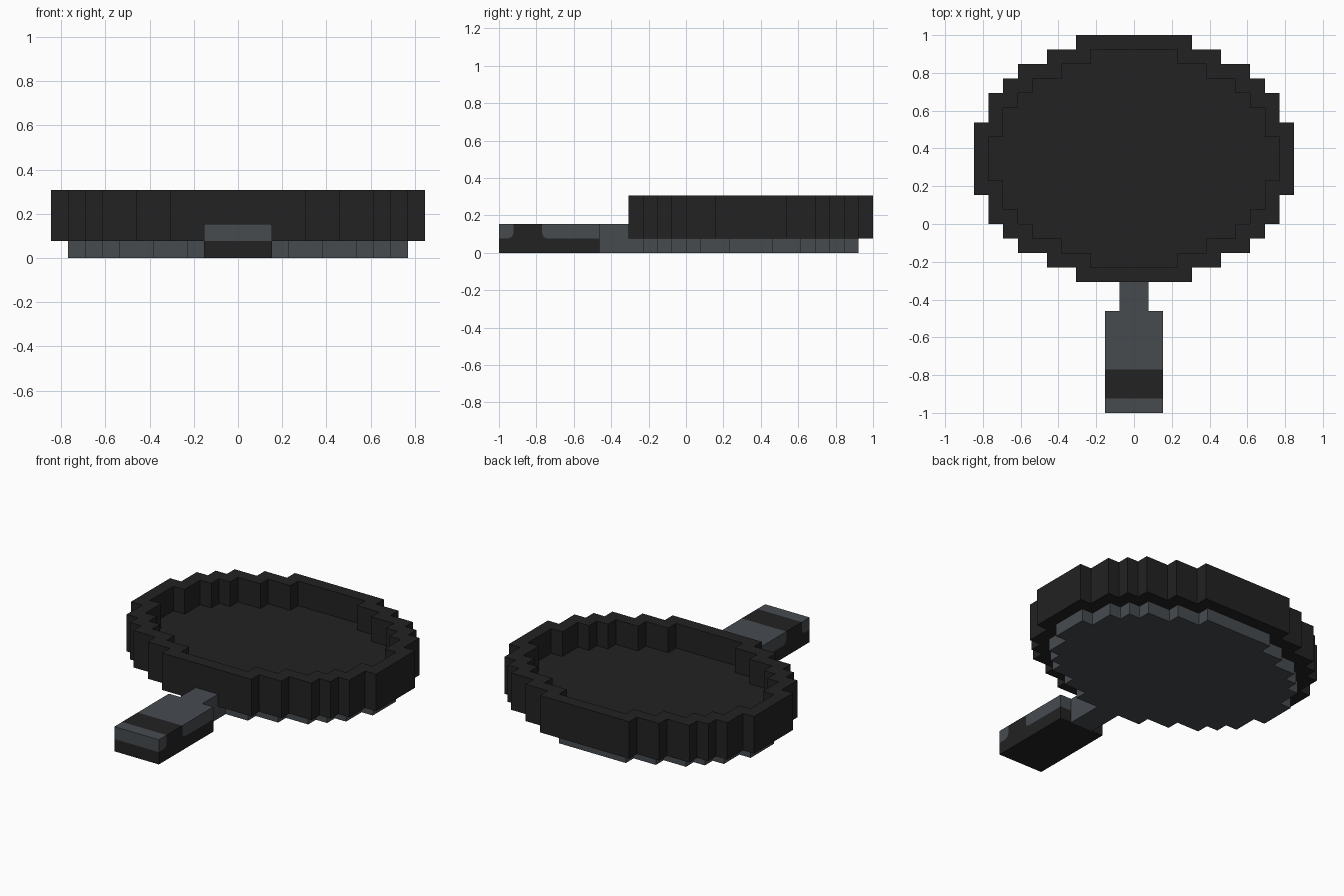
import bpy
import bmesh

if "Cube" in bpy.data.objects:
    bpy.data.objects.remove(bpy.data.objects["Cube"])

U = 1 / 13  # one block unit


def material(name, rgb):
    m = bpy.data.materials.new(name)
    m.use_nodes = True
    m.diffuse_color = (*rgb, 1)
    bsdf = m.node_tree.nodes["Principled BSDF"]
    bsdf.inputs["Base Color"].default_value = (*rgb, 1)
    bsdf.inputs["Roughness"].default_value = 0.8
    return m


BLACK = material("black iron", (0.016, 0.016, 0.016))
GREY = material("slate grey", (0.063, 0.070, 0.078))


def finish(name, bm, mat):
    bmesh.ops.recalc_face_normals(bm, faces=bm.faces)
    mesh = bpy.data.meshes.new(name)
    bm.to_mesh(mesh)
    bm.free()
    mesh.materials.append(mat)
    obj = bpy.data.objects.new(name, mesh)
    bpy.context.collection.objects.link(obj)
    return obj


def prism(name, points, offset, mat):
    """Solid made by sweeping a closed outline (in block units) by an offset."""
    bm = bmesh.new()
    face = bm.faces.new([bm.verts.new([c * U for c in p]) for p in points])
    swept = bmesh.ops.extrude_face_region(bm, geom=[face], use_keep_orig=True)
    verts = [g for g in swept["geom"] if isinstance(g, bmesh.types.BMVert)]
    bmesh.ops.translate(bm, verts=verts, vec=[c * U for c in offset])
    return finish(name, bm, mat)


# Stepped quarter circle, mirrored into a full outline
QUARTER = [(4, 8.5), (4, 7.5), (6, 7.5), (6, 6.5), (8, 6.5), (8, 5.5),
           (9, 5.5), (9, 4.5), (10, 4.5), (10, 2.5), (11, 2.5)]


def outline(inset, z):
    q = [(x - inset, y - inset) for x, y in QUARTER]
    half = q + [(x, -y) for x, y in reversed(q)]
    full = half + [(-x, y) for x, y in reversed(half)]
    return [(x, y + 4.5, z) for x, y in full]


# Pan base and cooking surface
prism("pan_base", outline(1, 0), (0, 0, 1), GREY)
prism("pan_floor", outline(1, 1), (0, 0, 1), BLACK)

# Pan rim: four stepped loops joined into a closed ring
bm = bmesh.new()
loops = [[bm.verts.new([c * U for c in p]) for p in outline(i, z)]
         for i, z in ((0, 1), (0, 4), (1, 4), (1, 1))]
for a, b in zip(loops, loops[1:] + loops[:1]):
    for k in range(len(a)):
        n = (k + 1) % len(a)
        bm.faces.new((a[k], a[n], b[n], b[k]))
finish("pan_rim", bm, BLACK)

# Neck between pan and grip
prism("handle_neck", [(-1, -6, 0), (1, -6, 0), (1, -3, 0), (-1, -3, 0)],
      (0, 0, 2), GREY)

# Grip: black core with two grey inlays, side profiles as (y, z)
C = 0.35  # corner cut of the inlays
end_edge = [(-13, 1), (-12 - C, 1), (-12 - C * 0.3, 1 + C * 0.3), (-12, 1 + C), (-12, 2)]
top_edge = [(-10, 2), (-10, 1 + C), (-10 + C * 0.3, 1 + C * 0.3), (-10 + C, 1), (-6, 1)]
grip_parts = (
    ("grip_core", [(-13, 0)] + end_edge + top_edge + [(-6, 0)], BLACK),
    ("grip_end_inlay", end_edge + [(-13, 2)], GREY),
    ("grip_top_inlay", top_edge + [(-6, 2)], GREY),
)
for name, profile, mat in grip_parts:
    prism(name, [(-2, y, z) for y, z in profile], (4, 0, 0), mat)
